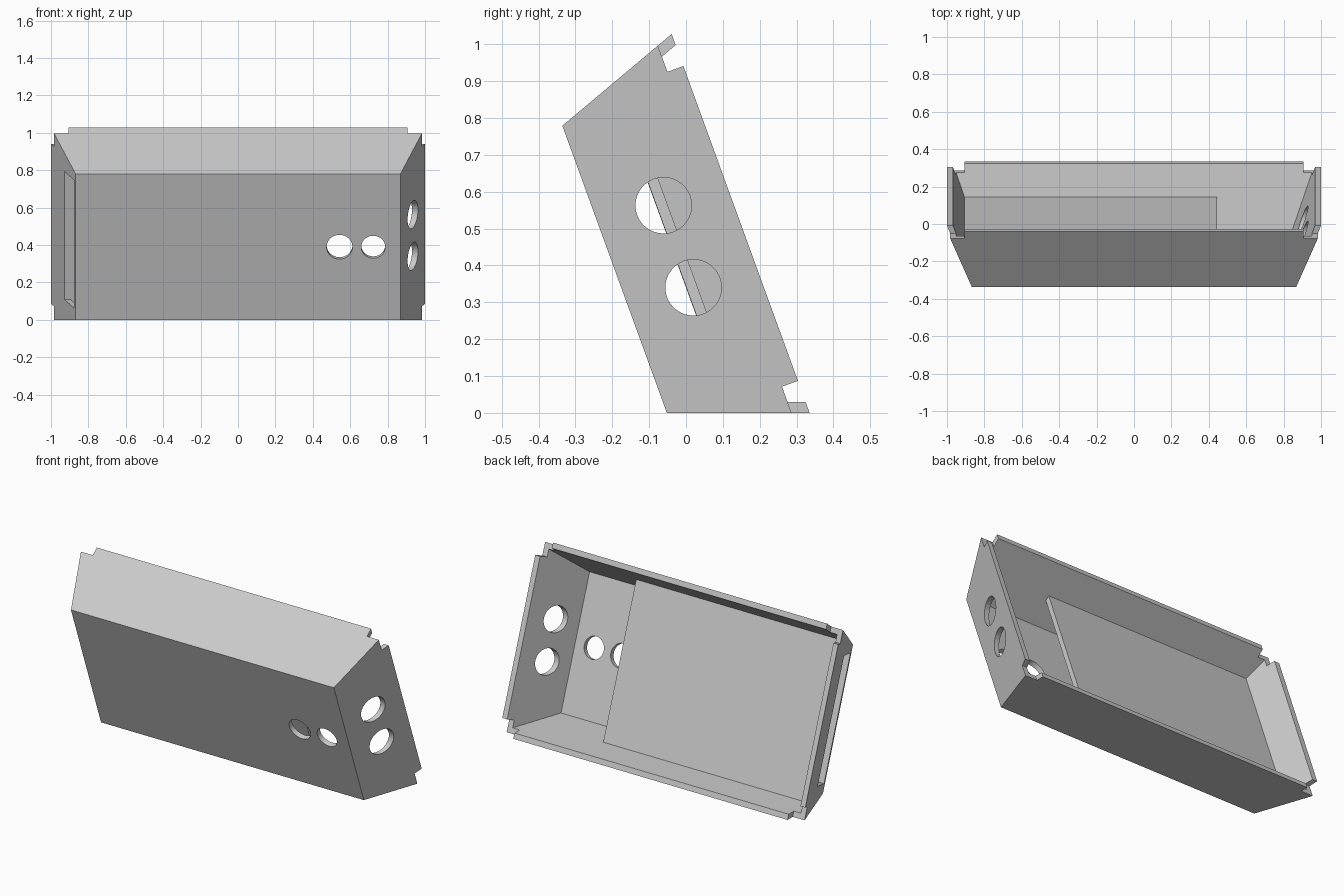
import bpy, bmesh, math
from mathutils import Vector

if "Cube" in bpy.data.objects:
    bpy.data.objects.remove(bpy.data.objects["Cube"])

TILT = math.radians(20)
C, S, T = math.cos(TILT), math.sin(TILT), math.tan(TILT)
HALF, HEIGHT, DEPTH, WALL = 0.8675, 0.829, 0.364, 0.03
INSET = WALL / C            # wall thickness measured in the panel plane

grey = bpy.data.materials.new("plain grey")
grey.diffuse_color = (0.6, 0.6, 0.6, 1)
grey.use_nodes = True
grey.node_tree.nodes["Principled BSDF"].inputs["Base Color"].default_value = grey.diffuse_color


def place(x, u, v):
    """Panel space (across, up the panel, depth behind it) to world."""
    return Vector((x, -0.052 + v * C - u * S, u * C + v * S))


def loft(name, ring_a, ring_b):
    """Closed solid between two matching rings of panel-space points."""
    bm = bmesh.new()
    a = [bm.verts.new(place(*p)) for p in ring_a]
    b = [bm.verts.new(place(*p)) for p in ring_b]
    bm.faces.new(a)
    bm.faces.new(b)
    n = len(a)
    for i in range(n):
        j = (i + 1) % n
        bm.faces.new((a[i], a[j], b[j], b[i]))
    bmesh.ops.recalc_face_normals(bm, faces=bm.faces)
    me = bpy.data.meshes.new(name)
    bm.to_mesh(me)
    bm.free()
    me.materials.append(grey)
    ob = bpy.data.objects.new(name, me)
    bpy.context.collection.objects.link(ob)
    return ob


def rect(x0, x1, u0, u1, v):
    return [(x0, u0, v), (x1, u0, v), (x1, u1, v), (x0, u1, v)]


def flared(name, v0, v1, inset, right=None):
    """Solid slice of the flared tray; right overrides the right end."""
    def ring(v):
        g = T * v - inset
        x1 = HALF + g if right is None else right
        return rect(-HALF - g, x1, -g, HEIGHT + g, v)
    return loft(name, ring(v0), ring(v1))


def box(name, x0, x1, u0, u1, v0, v1):
    return loft(name, rect(x0, x1, u0, u1, v0), rect(x0, x1, u0, u1, v1))


def circle(r, n=64):
    return [(r * math.cos(2 * math.pi * i / n), r * math.sin(2 * math.pi * i / n))
            for i in range(n)]


def cut(target, cutter):
    cutter.hide_render = True
    mod = target.modifiers.new("cut", 'BOOLEAN')
    mod.operation = 'DIFFERENCE'
    mod.solver = 'EXACT'
    mod.object = cutter
    bpy.context.view_layer.objects.active = target
    bpy.ops.object.modifier_apply(modifier=mod.name)
    bpy.data.objects.remove(cutter, do_unlink=True)


# Open-backed tray with flared walls
shell = flared("enclosure_shell", 0, DEPTH, 0)
cut(shell, flared("hollow_cutter", WALL, 0.5, INSET))

# Notched corners at the back rim
for x0, x1 in ((-1.2, -0.905), (0.905, 1.2)):
    for u0, u1 in ((-0.4, -0.04), (HEIGHT + 0.04, 1.3)):
        cut(shell, box("notch_cutter", x0, x1, u0, u1, 0.318, 0.6))

# Two round holes through the front panel
for x, r in ((0.543, 0.069), (0.723, 0.064)):
    ends = [[(x + a, HEIGHT / 2 + b, v) for a, b in circle(r)] for v in (-0.1, 0.1)]
    cut(shell, loft("panel_hole_cutter", *ends))

# Two round holes through the right wall
for u in (0.295, 0.532):
    ends = [[(x, u + a, 0.184 + b) for a, b in circle(0.076)] for x in (0.8, 1.1)]
    cut(shell, loft("side_hole_cutter", *ends))

# Long slot through the left wall
cut(shell, box("slot_cutter", -1.1, -0.82, 0.057, 0.785, 0.022, 0.165))

# Inner divider plate behind the front panel
flared("divider_plate", 0.166, 0.195, INSET - 0.003, right=0.445)
